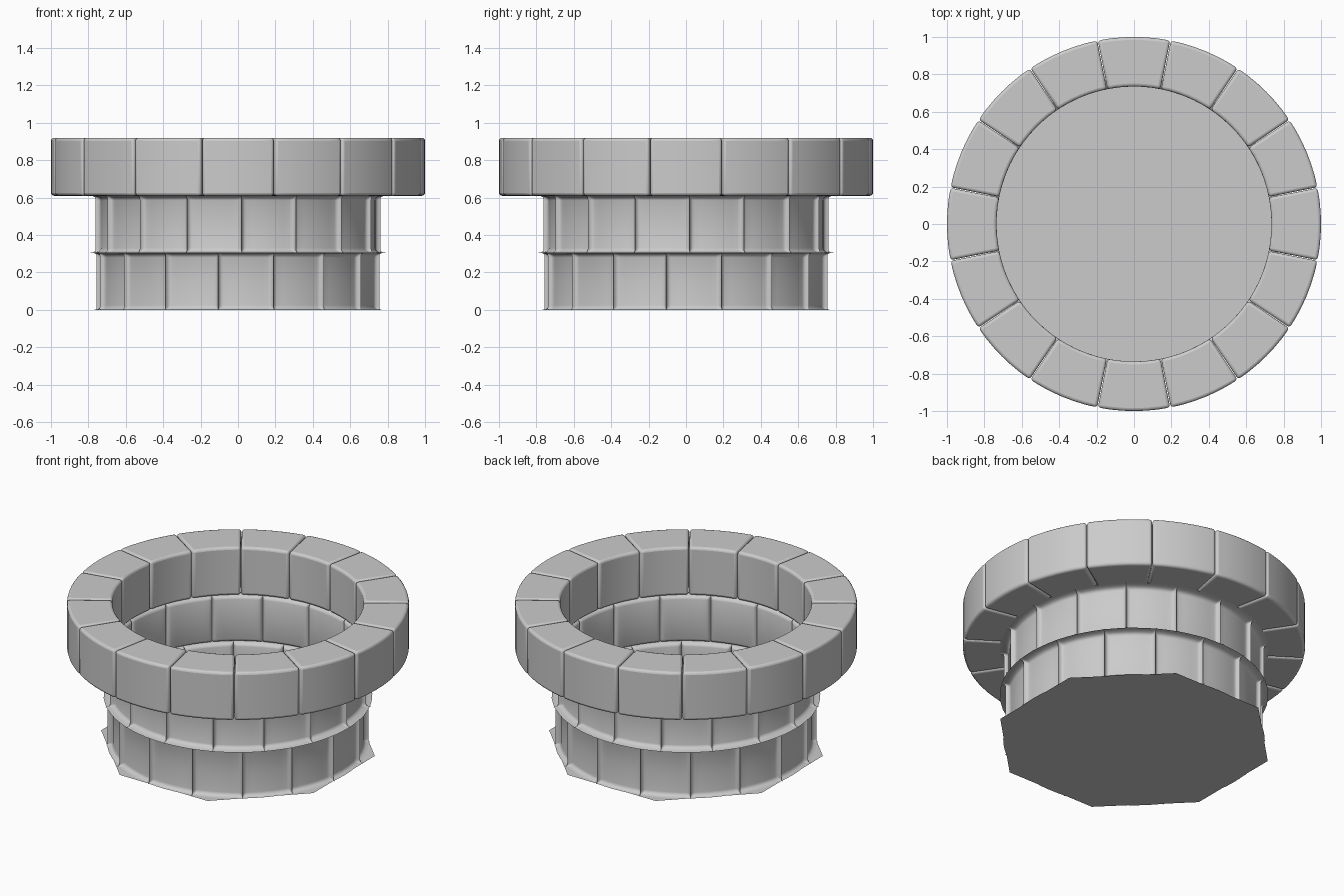
import bpy, bmesh, math

if "Cube" in bpy.data.objects:
    bpy.data.objects.remove(bpy.data.objects["Cube"])

COUNT = 16
STEP = 2 * math.pi / COUNT
INNER = 0.735


def finish(bm, name):
    mesh = bpy.data.meshes.new(name)
    bm.to_mesh(mesh)
    bm.free()
    ob = bpy.data.objects.new(name, mesh)
    bpy.context.collection.objects.link(ob)
    return ob


def smooth(ob, angle):
    bpy.ops.object.select_all(action='DESELECT')
    ob.select_set(True)
    bpy.context.view_layer.objects.active = ob
    bpy.ops.object.shade_smooth_by_angle(angle=math.radians(angle))


def polar(r, a, z):
    return (r * math.cos(a), r * math.sin(a), z)


# Rim: closed curved blocks with softened edges
def rim_stones(name, r0, r1, z0, z1, start, segs=6, gap=0.002):
    bm = bmesh.new()
    for k in range(COUNT):
        a0 = start + k * STEP + gap
        da = (STEP - 2 * gap) / segs
        rings = [[bm.verts.new(polar(r, a0 + i * da, z))
                  for r, z in ((r0, z0), (r1, z0), (r1, z1), (r0, z1))]
                 for i in range(segs + 1)]
        for p, q in zip(rings, rings[1:]):
            for j in range(4):
                n = (j + 1) % 4
                bm.faces.new((p[j], p[n], q[n], q[j]))
        bm.faces.new(rings[0][::-1])
        bm.faces.new(rings[-1])
    bmesh.ops.recalc_face_normals(bm, faces=bm.faces)
    ob = finish(bm, name)
    bev = ob.modifiers.new("soft_edges", 'BEVEL')
    bev.width = 0.016
    bev.segments = 3
    bev.limit_method = 'ANGLE'
    bev.angle_limit = math.radians(40)
    smooth(ob, 50)


# Shaft: open inner stone faces whose rounded edges flare outwards
EDGE = [(0.0, 1.0), (0.002, 0.6), (0.007, 0.28), (0.014, 0.08), (0.025, 0.0)]


def spread(lo, hi, mids):
    low = [(lo + d, f) for d, f in EDGE]
    mid = [(lo + (hi - lo) * i / (mids + 1), 0.0) for i in range(1, mids + 1)]
    return low + mid + [(hi - d, f) for d, f in reversed(EDGE)]


def shaft_stones(name, z0, z1, start, low_flare):
    bm = bmesh.new()
    width = STEP * INNER
    for k in range(COUNT):
        rows = []
        for z, fz in spread(z0, z1, 1):
            flare = low_flare if z < (z0 + z1) / 2 else 0.05
            rows.append([bm.verts.new(polar(
                INNER + math.hypot(fz * flare, fs * 0.028),
                start + k * STEP + s / INNER, z))
                for s, fs in spread(0, width, 4)])
        for p, q in zip(rows, rows[1:]):
            for i in range(len(p) - 1):
                bm.faces.new((p[i], q[i], q[i + 1], p[i + 1]))
    smooth(finish(bm, name), 60)


rim_stones("rim_stones", INNER, 1.0, 0.61, 0.92, math.radians(-11.25))
shaft_stones("upper_shaft_stones", 0.305, 0.61, math.radians(-88.5), 0.05)
shaft_stones("lower_shaft_stones", 0.0, 0.305, math.radians(-98), 0.03)

# Octagonal floor
bm = bmesh.new()
bm.faces.new([bm.verts.new(polar(0.82, math.radians(22.5 + 45 * i), 0.0))
              for i in range(8)])
finish(bm, "floor")
